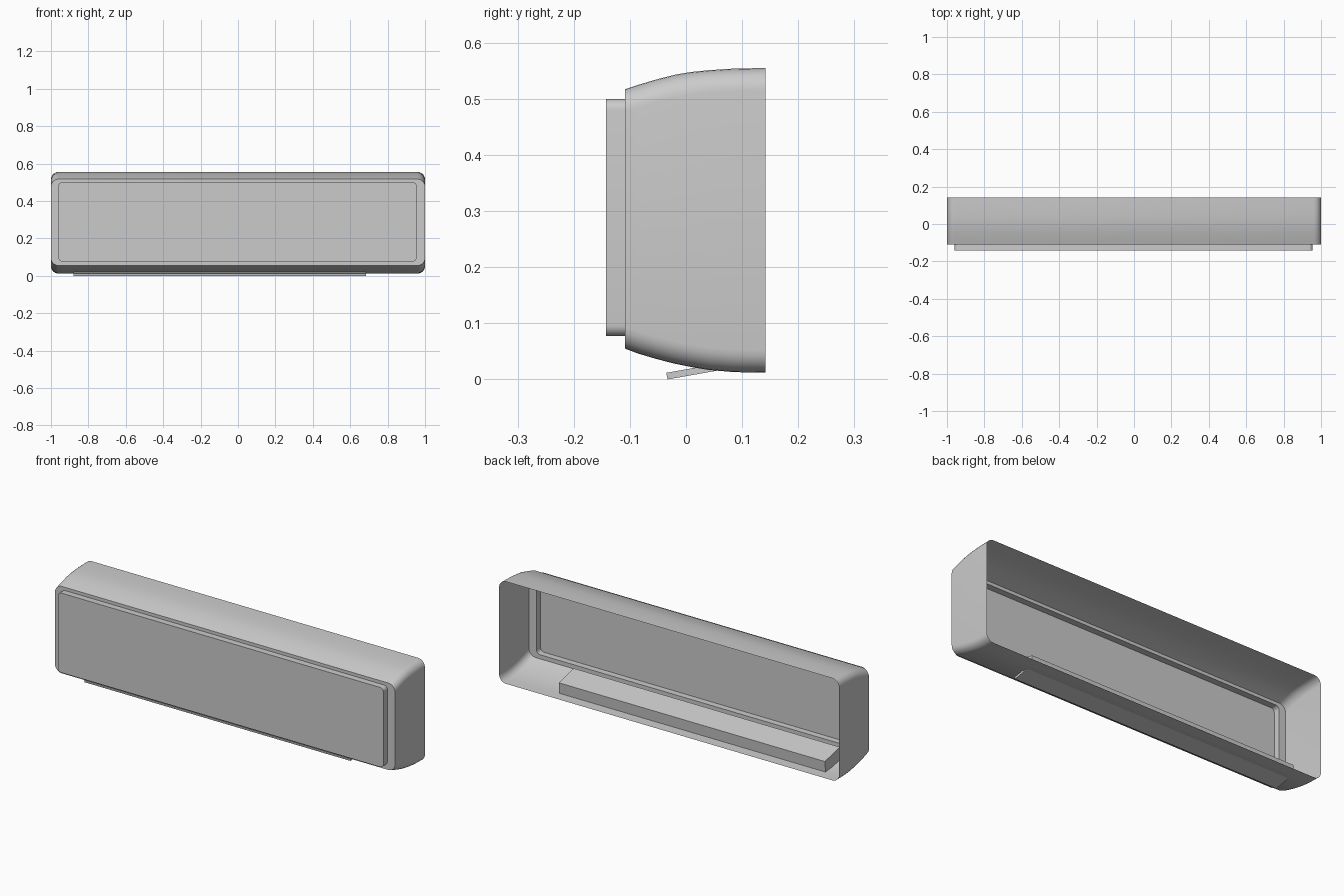
import bpy
import bmesh
from math import sin, cos, pi, radians
from mathutils import Vector

cube = bpy.data.objects.get("Cube")
if cube:
    bpy.data.objects.remove(cube, do_unlink=True)

grey = bpy.data.materials.new("light_grey_plastic")
grey.use_nodes = True
grey.diffuse_color = (0.6, 0.6, 0.6, 1)
grey.node_tree.nodes["Principled BSDF"].inputs["Base Color"].default_value = (0.6, 0.6, 0.6, 1)

SLOT_X = (-0.88, 0.685)
SLOT_Y = (-0.055, 0.085)


def rounded_loop(bm, y, x0, x1, z0, z1, r, steps=6):
    """Rounded rectangle at depth y, with two extra points on its lower edge for the slot."""
    pts = [(x, z0) for x in SLOT_X]
    corners = ((x1 - r, z0 + r, -pi / 2), (x1 - r, z1 - r, 0),
               (x0 + r, z1 - r, pi / 2), (x0 + r, z0 + r, pi))
    for cx, cz, start in corners:
        for i in range(steps + 1):
            a = start + i * pi / 2 / steps
            pts.append((cx + r * cos(a), cz + r * sin(a)))
    return [bm.verts.new((x, y, z)) for x, z in pts]


def finish(bm, name):
    mesh = bpy.data.meshes.new(name)
    bm.to_mesh(mesh)
    bm.free()
    mesh.materials.append(grey)
    obj = bpy.data.objects.new(name, mesh)
    bpy.context.collection.objects.link(obj)
    bpy.ops.object.select_all(action='DESELECT')
    obj.select_set(True)
    bpy.context.view_layer.objects.active = obj
    bpy.ops.object.shade_smooth_by_angle(angle=radians(30))
    return obj


# Open-backed casing: sections from back to front as (y, bottom z, top z)
sections = [(0.142, 0.012, 0.555), (0.085, 0.013, 0.554), (0.04, 0.017, 0.551),
            (0.01, 0.022, 0.548), (-0.02, 0.028, 0.543), (-0.055, 0.037, 0.534),
            (-0.085, 0.046, 0.525), (-0.109, 0.055, 0.517)]
bm = bmesh.new()
loops = [rounded_loop(bm, y, -1, 1, z0, z1, 0.04) for y, z0, z1 in sections]

# Raised front panel, hollow behind
for y in (-0.109, -0.143):
    loops.append(rounded_loop(bm, y, -0.96, 0.955, 0.077, 0.5, 0.02))

slot_faces = []
for a, b in zip(loops, loops[1:]):
    n = len(a)
    for i in range(n):
        face = bm.faces.new((a[i], a[(i + 1) % n], b[(i + 1) % n], b[i]))
        mid = face.calc_center_median().y
        if i == 0 and SLOT_Y[0] < mid < SLOT_Y[1]:
            slot_faces.append(face)
bm.faces.new(loops[-1])
bmesh.ops.recalc_face_normals(bm, faces=bm.faces)

# Air outlet: a flat-roofed recess pushed up into the casing
grown = bmesh.ops.extrude_face_region(bm, geom=slot_faces)["geom"]
for v in grown:
    if isinstance(v, bmesh.types.BMVert):
        t = (v.co.y - SLOT_Y[0]) / (SLOT_Y[1] - SLOT_Y[0])
        v.co.z = 0.1 + t * (0.071 - 0.1)
        v.co.y += 0.02 - 0.015 * t
finish(bm, "casing")

# Tilted outlet flap
bm = bmesh.new()
bmesh.ops.create_cube(bm, size=1)
length, thick, tilt = 0.115, 0.012, radians(10)
for v in bm.verts:
    x = SLOT_X[0] if v.co.x < 0 else SLOT_X[1]
    along, up = (v.co.y + 0.5) * length, (v.co.z + 0.5) * thick
    v.co = Vector((x, -0.033 + along * cos(tilt) - up * sin(tilt),
                   along * sin(tilt) + up * cos(tilt)))
finish(bm, "outlet_flap")
